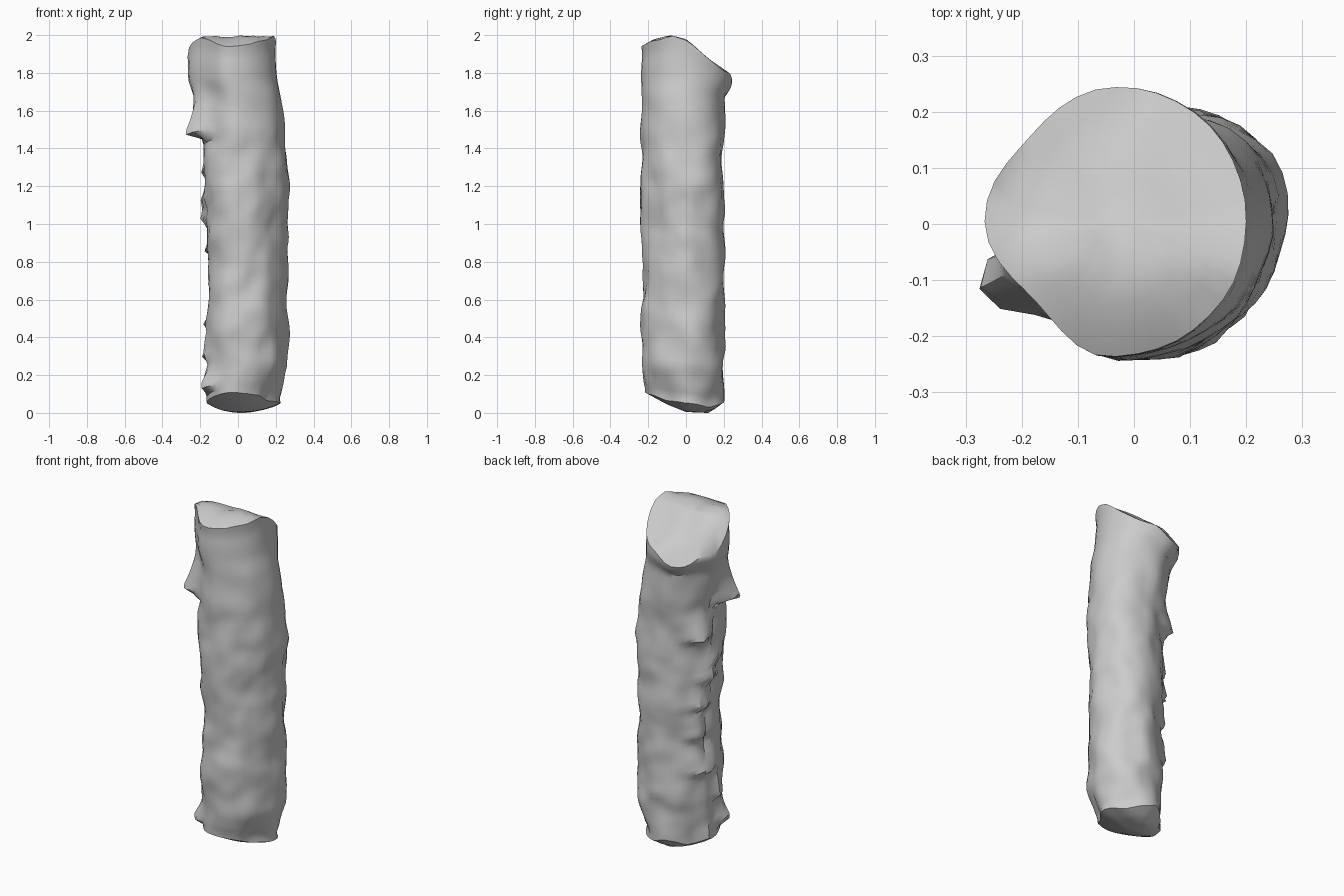
import bpy, bmesh, math
from mathutils import Vector, noise

old = bpy.data.objects.get("Cube")
if old:
    bpy.data.objects.remove(old)

SEGS, ROWS, CAPS = 40, 70, 5

# Trunk extents by height: z, left side x, right side x, front y, back y
LEVELS = [
    (0.00, -0.14, 0.20, -0.21, 0.19), (0.10, -0.15, 0.24, -0.22, 0.20),
    (0.25, -0.145, 0.28, -0.23, 0.20), (0.75, -0.14, 0.272, -0.23, 0.20),
    (1.20, -0.16, 0.287, -0.235, 0.20), (1.45, -0.17, 0.27, -0.235, 0.20),
    (1.68, -0.21, 0.24, -0.235, 0.205), (1.77, -0.245, 0.225, -0.235, 0.245),
    (1.85, -0.25, 0.22, -0.235, 0.245), (2.00, -0.24, 0.215, -0.22, 0.245)]
# Heights of the two cut ends along y
TOP = [(-0.24, 1.945), (-0.18, 1.97), (-0.08, 2.003), (0, 1.98), (0.1, 1.895), (0.25, 1.785)]
BOTTOM = [(-0.22, 0.115), (-0.1, 0.05), (0, 0.01), (0.12, 0.005), (0.21, 0.06)]
# Torn bark tongues: lip height, length, angle, stick-out, angular width
TONGUES = [
    (1.48, 0.28, 199, 0.11, 16), (0.14, 0.18, 207, 0.06, 16), (0.30, 0.14, 192, 0.04, 15),
    (0.47, 0.14, 163, 0.035, 20), (0.68, 0.15, 152, 0.035, 20), (0.86, 0.14, 160, 0.045, 19),
    (1.02, 0.15, 170, 0.04, 16), (1.27, 0.17, 150, 0.045, 18), (1.13, 0.12, 188, 0.03, 14)]


def interp(table, t):
    """Linear lookup in a list of rows whose first entry is the key."""
    if t <= table[0][0]:
        return table[0][1:]
    for a, b in zip(table, table[1:]):
        if t <= b[0]:
            f = (t - a[0]) / (b[0] - a[0])
            return [p + (q - p) * f for p, q in zip(a[1:], b[1:])]
    return table[-1][1:]


def clamp(t):
    return max(0, min(1, t))


def top_z(x, y):
    """Upper cut, sagging towards the left and the back left corner."""
    sag = 0.7 * max(0, -0.18 - x) + 0.8 * max(0, (y - x) * 0.7 - 0.14)
    return interp(TOP, y)[0] - sag + 0.012 * noise.noise(Vector((x * 9, y * 9, 3)))


def bottom_z(x, y):
    """Lower end, rounded up towards the sides and the back left corner."""
    rounding = 0.6 * max(0, (y - x) * 0.7 - 0.08)
    return interp(BOTTOM, y)[0] + 0.05 * ((x - 0.03) / 0.22) ** 2 + rounding


def bark(angle, z):
    """Point on the bark surface at an angle and height."""
    xl, xr, yf, yb = interp(LEVELS, z)
    c, s = math.cos(angle), math.sin(angle)
    body = clamp((1.7 - z) / 0.3)
    foot = clamp((0.28 - z) / 0.18)
    extra = 0.015 * body * math.cos(2 * (angle - math.pi / 4))
    # Pointed left side at the top, pinched corners at the foot
    corner = math.sin(2 * angle) ** 2
    point = 0.02 if s > 0 else 0.034
    extra -= corner * (point * (1 - body) * clamp(-3 * c) + 0.024 * foot)
    # Broad lumps with finer knots over them
    extra += 0.02 * noise.noise(Vector((c * 1.7, s * 1.7, z * 5.5))) * (0.3 + 0.7 * body)
    extra += 0.007 * noise.noise(Vector((c * 3.5, s * 3.5, z * 11))) * body
    # A split running down the torn side
    split = (math.degrees(angle) - 178 - 7 * math.sin(z * 7)) / 5
    extra -= 0.016 * body * math.exp(-split * split)
    for lip, length, deg, out, width in TONGUES:
        d = (math.degrees(angle) - deg) / width
        rise = (lip + length - z) / length
        if z < lip:
            rise = 1 - (lip - z) / 0.03
        extra += out * clamp(rise) ** 1.4 * math.exp(-d * d)
    return ((xl + xr) / 2 + c * ((xr - xl) / 2 + extra),
            (yf + yb) / 2 + s * ((yb - yf) / 2 + extra))


bm = bmesh.new()
angles = [2 * math.pi * i / SEGS for i in range(SEGS)]


def cap_rings(z, height):
    """Concentric rings across a cut end, outermost first."""
    xl, xr, yf, yb = interp(LEVELS, z)
    mid = Vector(((xl + xr) / 2, (yf + yb) / 2))
    rings = []
    for k in range(CAPS):
        ring = []
        for a in angles:
            p = mid.lerp(Vector(bark(a, z)), 1 - k / CAPS)
            ring.append(bm.verts.new((p.x, p.y, height(p.x, p.y))))
        rings.append(ring)
    return rings, bm.verts.new((mid.x, mid.y, height(*mid)))


base_rings, base_mid = cap_rings(0.10, bottom_z)
cut_rings, cut_mid = cap_rings(1.85, top_z)

# Bark rows between the two cut rims
rows = []
for r in range(1, ROWS):
    row = []
    for i, a in enumerate(angles):
        lo, hi = base_rings[0][i].co, cut_rings[0][i].co
        z = lo.z + (hi.z - lo.z) * r / ROWS
        p = Vector(bark(a, z))
        # Blend into the rims
        p = p.lerp(hi.xy, clamp(1 - (hi.z - z) / 0.07))
        p = p.lerp(lo.xy, clamp(1 - (z - lo.z) / 0.05))
        row.append(bm.verts.new((p.x, p.y, z)))
    rows.append(row)

rings = base_rings[::-1] + rows + cut_rings
for a, b in zip(rings, rings[1:]):
    for i in range(SEGS):
        j = (i + 1) % SEGS
        bm.faces.new((a[i], a[j], b[j], b[i]))
for i in range(SEGS):
    j = (i + 1) % SEGS
    bm.faces.new((base_mid, rings[0][j], rings[0][i]))
    bm.faces.new((cut_mid, rings[-1][i], rings[-1][j]))

# Stand on the floor, centred
lows = [min(v.co[k] for v in bm.verts) for k in range(3)]
highs = [max(v.co[k] for v in bm.verts) for k in range(3)]
shift = Vector((-(lows[0] + highs[0]) / 2, -(lows[1] + highs[1]) / 2, -lows[2]))
bmesh.ops.translate(bm, vec=shift, verts=bm.verts)
bmesh.ops.recalc_face_normals(bm, faces=bm.faces)

mesh = bpy.data.meshes.new("log")
bm.to_mesh(mesh)
bm.free()
log = bpy.data.objects.new("log", mesh)
bpy.context.collection.objects.link(log)

grey = bpy.data.materials.new("light_grey")
grey.use_nodes = True
colour = (0.6, 0.6, 0.6, 1)
grey.diffuse_color = colour
grey.node_tree.nodes["Principled BSDF"].inputs["Base Color"].default_value = colour
mesh.materials.append(grey)

bpy.ops.object.select_all(action='DESELECT')
log.select_set(True)
bpy.context.view_layer.objects.active = log
bpy.ops.object.shade_smooth_by_angle(angle=math.radians(35))
